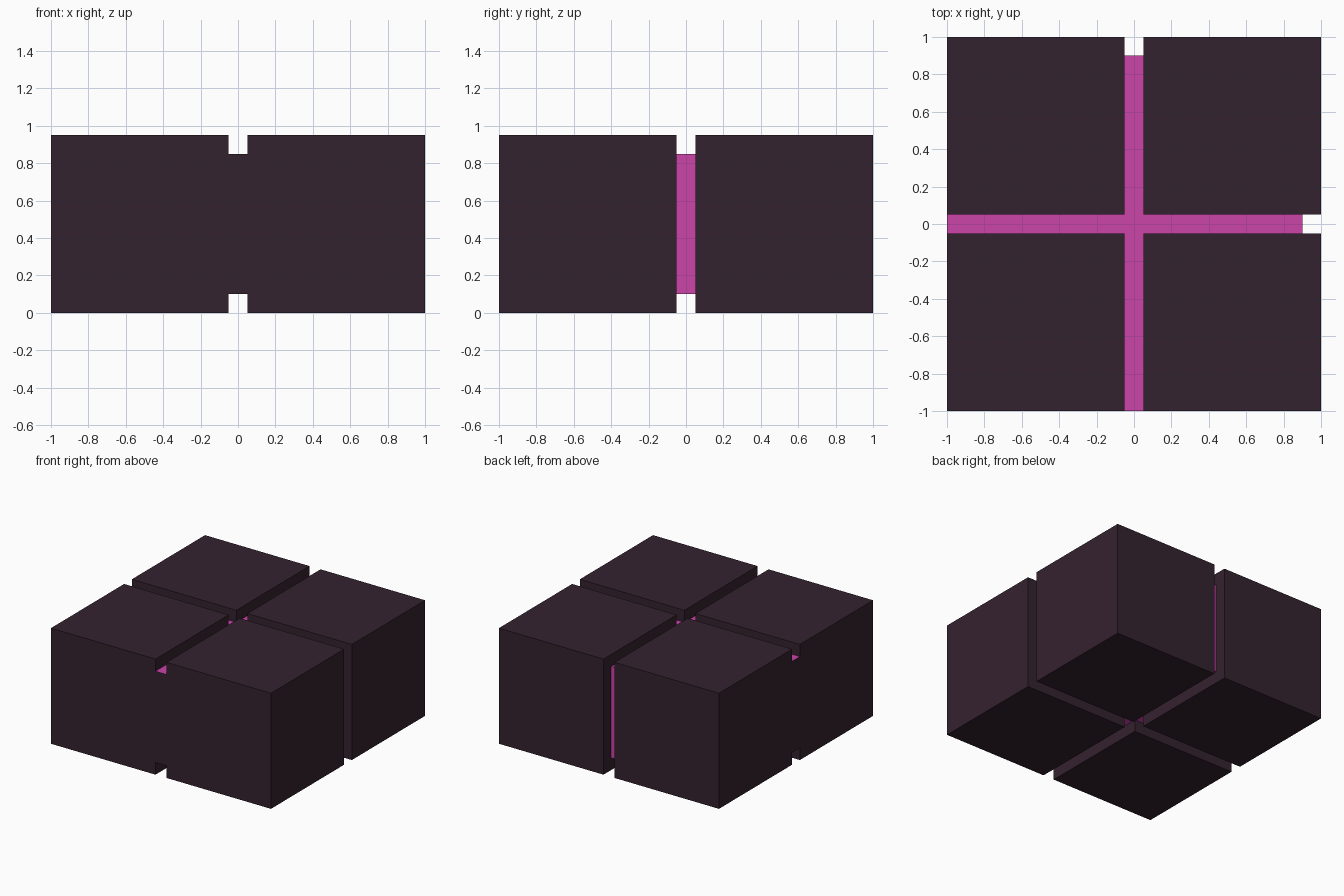
import bpy, bmesh

if "Cube" in bpy.data.objects:
    bpy.data.objects.remove(bpy.data.objects["Cube"])

HALF, GAP = 1.0, 0.05      # outer half size, half width of the slots
HEIGHT = 0.95
CORE_LOW, CORE_HIGH = 0.10, 0.85
RECESS = 0.90              # core stops short on the right and back


def material(name, color):
    mat = bpy.data.materials.new(name)
    mat.diffuse_color = (*color, 1)
    mat.use_nodes = True
    mat.node_tree.nodes["Principled BSDF"].inputs["Base Color"].default_value = mat.diffuse_color
    return mat


dark = material("dark_plum", (0.034, 0.016, 0.028))
pink = material("pink", (0.604, 0.058, 0.402))


def prism(name, outline, z0, z1, mats):
    """Extrude a counter-clockwise XY outline from z0 to z1."""
    mesh = bpy.data.meshes.new(name)
    bm = bmesh.new()
    base = bm.faces.new([bm.verts.new((x, y, z0)) for x, y in outline])
    top = bmesh.ops.extrude_face_region(bm, geom=[base], use_keep_orig=True)
    verts = [g for g in top["geom"] if isinstance(g, bmesh.types.BMVert)]
    bmesh.ops.translate(bm, verts=verts, vec=(0, 0, z1 - z0))
    bmesh.ops.recalc_face_normals(bm, faces=bm.faces)
    bm.to_mesh(mesh)
    bm.free()
    for mat in mats:
        mesh.materials.append(mat)
    obj = bpy.data.objects.new(name, mesh)
    bpy.context.collection.objects.link(obj)
    return obj


# Four corner blocks
for side, xs in (("left", (-HALF, -GAP)), ("right", (GAP, HALF))):
    for end, ys in (("front", (-HALF, -GAP)), ("back", (GAP, HALF))):
        outline = [(xs[0], ys[0]), (xs[1], ys[0]), (xs[1], ys[1]), (xs[0], ys[1])]
        prism(f"block_{end}_{side}", outline, 0, HEIGHT, [dark])

# Pink cross-shaped core filling the slots
g = GAP
cross = [(-g, -HALF), (g, -HALF), (g, -g), (RECESS, -g), (RECESS, g), (g, g),
         (g, RECESS), (-g, RECESS), (-g, g), (-HALF, g), (-HALF, -g), (-g, -g)]
core = prism("cross_core", cross, CORE_LOW, CORE_HIGH, [pink, dark])

# Flush front and left ends of the core are dark like the blocks
for face in core.data.polygons:
    if abs(face.normal.z) < 0.5 and min(face.center.x, face.center.y) < -0.99:
        face.material_index = 1
